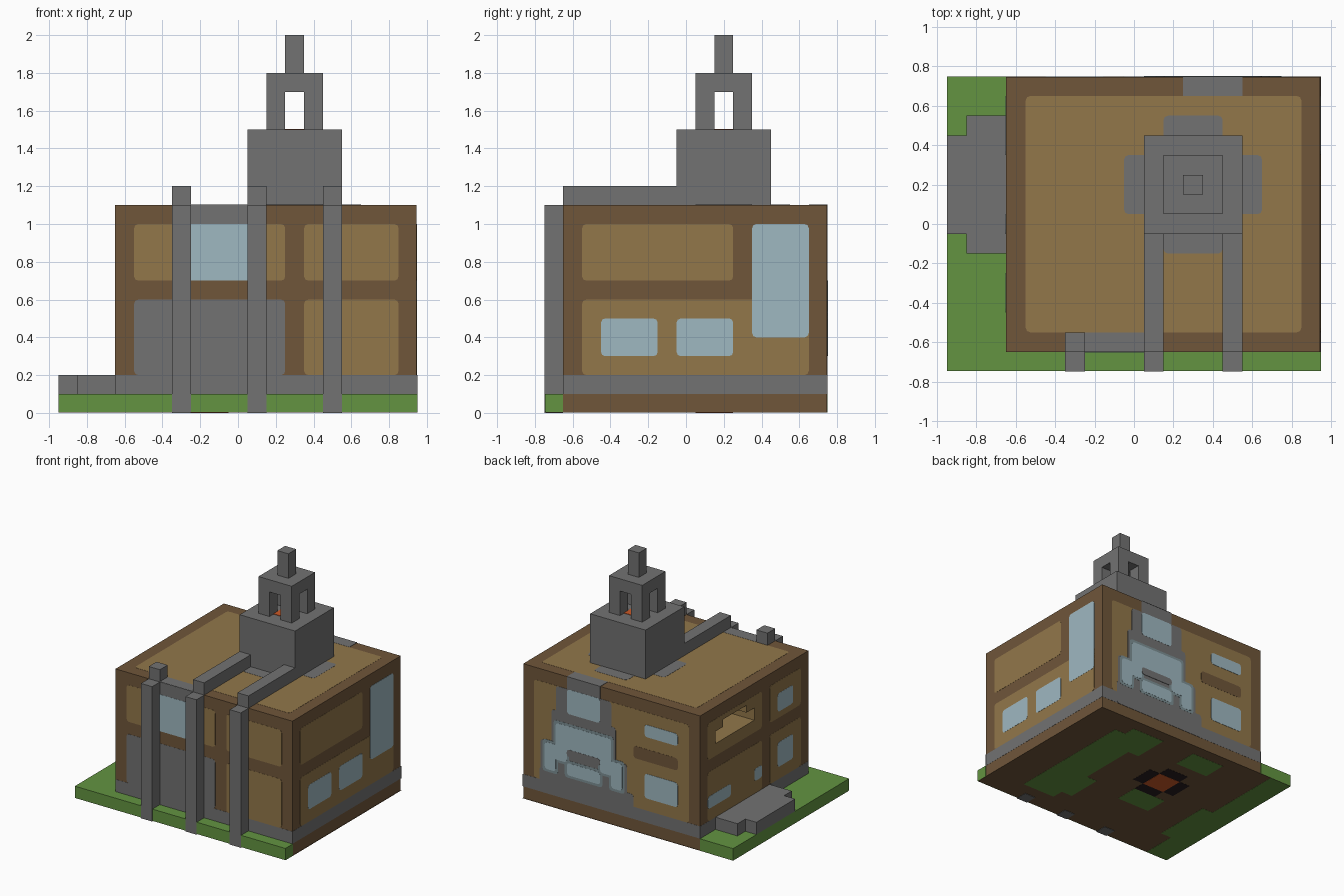
import bpy, bmesh
from mathutils import Vector

if "Cube" in bpy.data.objects:
    bpy.data.objects.remove(bpy.data.objects["Cube"])

CELL = 0.1                          # everything sits on a grid of cells
ORIGIN = Vector((-0.95, -0.75, 0))
SKIN = 0.012                        # thickness of one painted layer, in cells
EDGE = 0.04                         # room left for layers inside the outline


def material(name, hex_code):
    lin = []
    for i in range(0, 6, 2):
        c = int(hex_code[i:i + 2], 16) / 255
        lin.append(c / 12.92 if c < 0.04 else ((c + 0.055) / 1.055) ** 2.4)
    m = bpy.data.materials.new(name)
    m.use_nodes = True
    m.diffuse_color = (*lin, 1)
    m.node_tree.nodes["Principled BSDF"].inputs["Base Color"].default_value = (*lin, 1)
    return m


stone = material("stone grey", "727272")
timber = material("timber brown", "70563a")
plaster = material("plaster tan", "92774a")
grass = material("grass green", "639441")
glass = material("window blue", "9fb8c1")
frame = material("dull blue frame", "7d9094")
ember = material("ember orange", "cd5a28")
soot = material("soot black", "281c20")


def box(name, mat, xs, ys, zs, bevel_axis=None):
    """Box between cell coordinates, optionally with clipped corners around one axis."""
    bm = bmesh.new()
    bmesh.ops.create_cube(bm, size=1)
    spans = (xs, ys, zs)
    for v in bm.verts:
        v.co = ORIGIN + CELL * Vector([s[0] if c < 0 else s[1] for c, s in zip(v.co, spans)])
    if bevel_axis is not None:
        edges = [e for e in bm.edges
                 if abs((e.verts[0].co - e.verts[1].co)[bevel_axis]) > 1e-5]
        bmesh.ops.bevel(bm, geom=edges, offset=0.022, segments=2, profile=0.5,
                        affect='EDGES', clamp_overlap=False)
    mesh = bpy.data.meshes.new(name)
    bm.to_mesh(mesh)
    bm.free()
    ob = bpy.data.objects.new(name, mesh)
    bpy.context.collection.objects.link(ob)
    mesh.materials.append(mat)
    return ob


# side: (axis, plane position, outward direction)
SIDES = {
    "front": (1, 1, -1), "back": (1, 15 - EDGE, 1),
    "left": (0, 19 - EDGE, 1), "right": (0, 3, -1),
    "roof": (2, 11, 1), "under": (2, EDGE, -1),
}


def plate(name, side, mat, layer, u, v, rounded=True):
    """Thin painted panel on one side of the house."""
    axis, pos, sign = SIDES[side]
    spans = [u, v]
    spans.insert(axis, tuple(sorted((pos, pos + sign * SKIN * layer))))
    return box(f"{side}_{name}", mat, *spans, bevel_axis=axis if rounded else None)


def plates(name, side, mat, layer, rects, rounded=True):
    return [plate(f"{name}_{i + 1}", side, mat, layer, r[:2], r[2:], rounded)
            for i, r in enumerate(rects)]


# Ground and house body
box("side_lawn", grass, (0, 3), (EDGE, 15), (EDGE, 1))
box("front_lawn", grass, (3, 19), (EDGE, 1), (EDGE, 1))
house = box("house_body", timber, (3, 19 - EDGE), (1, 15 - EDGE), (EDGE, 11))
box("wide_step", stone, (1, 3), (6, 13), (1, 2))
box("narrow_step", stone, (0, 1), (7, 12), (1, 2))

# Stone footing around the house
for side, span in (("front", (3, 19)), ("back", (3, 19)), ("left", (1, 15)), ("right", (1, 15))):
    plate("footing", side, stone, 1, span, (1, 2), False)

# Front wall
plates("panel", "front", plaster, 1, [(4, 12, 7, 10), (13, 18, 7, 10), (13, 18, 2, 6)])
plate("stone_panel", "front", stone, 1, (4, 12), (2, 6))
plate("lintel", "front", stone, 1, (7, 10), (10, 11), False)
plate("window", "front", glass, 2, (7, 10), (7, 10), False)

# Wall on the left
plates("panel", "left", plaster, 1, [(2, 10, 7, 10), (2, 14, 2, 6)])
plates("window", "left", glass, 2, [(11, 14, 4, 10), (3, 6, 3, 5), (7, 10, 3, 5)])

# Back wall with stone chimney breast and stepped window
plates("panel", "back", plaster, 1, [(4, 12, 2, 10), (15, 18, 2, 10)])
plate("rail", "back", timber, 2, (5, 9), (6, 7))
plates("stonework", "back", stone, 2,
       [(9, 17.5, 1, 3), (9.6, 17.4, 2, 5.3), (10.6, 16.4, 4, 8), (11, 16, 7, 10)])
plate("flue", "back", stone, 2, (12, 15), (9, 11), False)
stepped = [(11, 16, 5, 7), (10, 12, 4, 5.2), (15, 17, 4, 5.2),
           (10, 11, 3, 5), (16, 17, 3, 5), (12, 15, 3, 4)]
grown = [(a - 0.2, b + 0.2, c - 0.2, d + 0.2) for a, b, c, d in stepped]
plates("stepped_frame", "back", frame, 3, grown)
plates("stepped_glass", "back", glass, 4, stepped)
plate("stepped_sill", "back", stone, 5, (12, 15), (4.5, 5.1))
plates("window", "back", glass, 3, [(12, 15, 8, 10), (5, 8, 8, 9), (5, 8, 3, 5)])

# Wall on the right with a recessed opening
panels = plates("panel", "right", plaster, 1,
                [(7, 14, 7, 10), (2, 6, 7, 10), (7, 14, 2, 6), (2, 6, 2, 6)])
plates("window", "right", glass, 2,
       [(3, 5, 7.5, 9), (3, 5, 3, 5), (7, 8, 3, 4), (11, 14, 3, 4)])


def cut(target, cutter):
    mod = target.modifiers.new("opening", 'BOOLEAN')
    mod.operation, mod.solver, mod.object = 'DIFFERENCE', 'EXACT', cutter
    bpy.context.view_layer.objects.active = target
    bpy.ops.object.modifier_apply(modifier=mod.name)


for ys, zs in (((8, 13), (8, 9)), ((9, 12), (8.5, 9.6))):
    cutter = box("opening_cutter", plaster, (2, 5), ys, zs)
    cutter.hide_render = True
    for target in (house, panels[0]):
        cut(target, cutter)
    bpy.data.objects.remove(cutter)

# Colour the inside of the opening: stone at the far wall, plaster elsewhere
while len(house.data.materials) < 3:
    house.data.materials.append((plaster, stone)[len(house.data.materials) - 1])
for f in house.data.polygons:
    p = (f.center - ORIGIN) / CELL
    inside = 3.1 < p.x < 5.1 and 7.9 < p.y < 13.1 and 7.9 < p.z < 9.9
    f.material_index = (2 if f.normal.x < -0.5 else 1) if inside else 0

# Roof
plate("field", "roof", plaster, 1, (4, 18), (2, 14))
plates("flashing", "roof", stone, 2, [(9, 16, 8, 11), (11, 14, 6, 13)])
plates("edge_stone", "roof", stone, 2, [(12, 15, 14, 15), (7, 10, 1, 2)], False)

# Underside
plate("earth", "under", timber, 1, (0, 19), (0.1, 15), False)
plates("turf", "under", grass, 2,
       [(0, 2, 0.1, 15), (2, 3, 3, 8), (13, 16, 2, 13), (12, 15, 11, 14),
        (12, 14, 3, 6), (6, 9, 12, 14), (6, 9, 5, 7)], False)
plates("hearth", "under", soot, 2, [(6, 10, 8, 10), (7, 9, 7, 11)], False)
plate("embers", "under", ember, 3, (7, 9), (8, 10), False)

# Front pillars and roof beams
for name, x, end in (("right", 6, 2), ("middle", 10, 7), ("left", 14, 7)):
    box(f"{name}_pillar", stone, (x, x + 1), (0, 1), (0, 11))
    box(f"{name}_beam", stone, (x, x + 1), (1, end), (11, 12))

# Chimney tower with an open fire chamber
box("chimney_base", stone, (10, 15), (7, 12), (11, 15))
for x in (11, 13):
    for y in (8, 10):
        box("chamber_post", stone, (x, x + 1), (y, y + 1), (15, 17))
box("chamber_roof", stone, (11, 14), (8, 11), (17, 18))
box("chimney_cap", stone, (12, 13), (9, 10), (18, 20))
box("fire_bed", ember, (12, 13), (8.5, 10.5), (15, 15 + EDGE))
